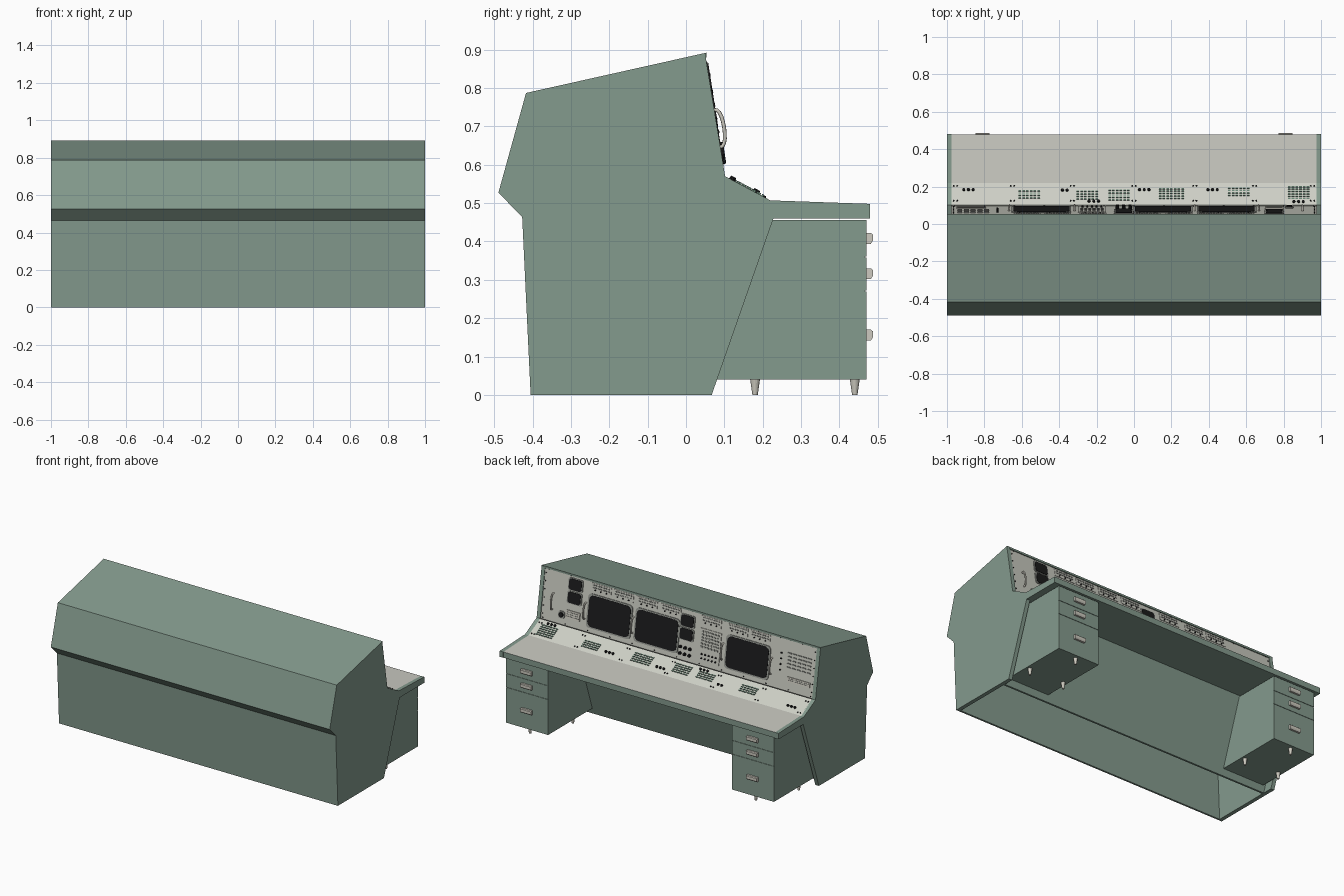
import bpy, bmesh, math
from mathutils import Matrix, Vector

if "Cube" in bpy.data.objects:
    bpy.data.objects.remove(bpy.data.objects["Cube"])

def material(name, rgb):
    m = bpy.data.materials.new(name)
    m.diffuse_color = (*[(c / 255) ** 2.2 for c in rgb], 1)
    m.use_nodes = True
    m.node_tree.nodes["Principled BSDF"].inputs["Base Color"].default_value = m.diffuse_color
    return m

GREEN = material("cabinet green", (131, 153, 140))
KEY = material("key green", (104, 134, 117))
PANEL = material("upright panel grey", (198, 199, 189))
DESK = material("slope panel light", (204, 206, 196))
TOP = material("worktop grey", (201, 201, 193))
BLACK = material("black", (32, 32, 33))
BEZEL = material("bezel grey", (150, 152, 146))
METAL = material("handle metal", (204, 201, 190))

def finish(name, bm, *mats):
    bmesh.ops.recalc_face_normals(bm, faces=bm.faces)
    me = bpy.data.meshes.new(name)
    bm.to_mesh(me)
    bm.free()
    for m in mats:
        me.materials.append(m)
    ob = bpy.data.objects.new(name, me)
    bpy.context.collection.objects.link(ob)
    return ob

def prism(name, profile, x0, x1, mat, top=None):
    """Extrude a (y, z) profile along x; upward faces can take a second material."""
    bm = bmesh.new()
    f = bm.faces.new([bm.verts.new((x0, y, z)) for y, z in profile])
    r = bmesh.ops.extrude_face_region(bm, geom=[f])
    moved = [v for v in r["geom"] if isinstance(v, bmesh.types.BMVert)]
    bmesh.ops.translate(bm, verts=moved, vec=(x1 - x0, 0, 0))
    bmesh.ops.recalc_face_normals(bm, faces=bm.faces)
    if top:
        for f in bm.faces:
            f.material_index = int(f.normal.z > 0.9)
    return finish(name, bm, mat, *([top] if top else []))

def frame(y0, z0, y1, z1):
    """Panel coordinates: x across, v up the panel, n out of it."""
    v = Vector((0, y1 - y0, z1 - z0)).normalized()
    n = Vector((-1, 0, 0)).cross(v)
    m = Matrix((Vector((-1, 0, 0)), v, n)).transposed().to_4x4()
    m.translation = (0, y0, z0)
    return m

UPRIGHT = frame(0.096, 0.57, 0.046, 0.89)
SLOPE = frame(0.22, 0.507, 0.102, 0.57)

def plate(name, fr, x, v, w, h, d, mat, radius=0.0):
    """Flat plate on a panel, with optional rounded corners."""
    bm = bmesh.new()
    bmesh.ops.create_cube(bm, size=1, matrix=Matrix.Translation((-x, v, d / 2)) @ Matrix.Diagonal((w, h, d, 1)))
    if radius:
        edges = [e for e in bm.edges if abs(e.verts[0].co.z - e.verts[1].co.z) > d / 2]
        bmesh.ops.bevel(bm, geom=edges, offset=radius, segments=4, profile=0.5, affect='EDGES')
    bm.transform(fr)
    return finish(name, bm, mat)

def grid(name, fr, x, v, cols, rows, px, pv, w, h, d, mat, round_=False):
    """Rows and columns of buttons (boxes) or knobs (cylinders)."""
    bm = bmesh.new()
    for i in range(cols):
        for j in range(rows):
            t = Matrix.Translation((-x + (i - (cols - 1) / 2) * px, v + (j - (rows - 1) / 2) * pv, d / 2))
            if round_:
                bmesh.ops.create_cone(bm, cap_ends=True, segments=10, radius1=w / 2, radius2=w * 0.42, depth=d, matrix=t)
            else:
                bmesh.ops.create_cube(bm, size=1, matrix=t @ Matrix.Diagonal((w, h, d, 1)))
    bm.transform(fr)
    return finish(name, bm, mat)

# Cabinet: end panels, open-bottomed casing, knee wall
side = [(-.405, 0), (.067, 0), (.228, .46), (.48, .46), (.48, .498), (.22, .507),
        (.102, .57), (.051, .882), (.053, .892), (-.417, .787), (-.489, .527), (-.427, .464)]
for s, n in ((-1, "left"), (1, "right")):
    prism(n + "_end_panel", side, s * .975, s, GREEN)
prism("casing", [(-.405, 0), (-.427, .464), (-.489, .527), (-.417, .787), (.053, .892), (.053, .88),
                 (-.407, .777), (-.476, .530), (-.415, .469), (-.393, 0)], -.98, .98, GREEN)
prism("knee_wall", [(.003, 0), (.162, .464), (.150, .464), (-.009, 0)], -.98, .98, GREEN)

# Worktop, sloped desk panel, upright panel
prism("worktop", [(.14, .461), (.479, .461), (.479, .498), (.22, .507)], -.98, .98, GREEN, TOP)
prism("slope_panel", [(.22, .507), (.102, .57), (.088, .56), (.205, .495)], -.98, .98, DESK)
prism("upright_panel", [(.096, .57), (.047, .884), (.037, .882), (.086, .56)], -.98, .98, PANEL)

# Drawer pedestals: body running back to the knee wall, drawers, three legs
for s, n in ((-1, "left"), (1, "right")):
    a, b, c = s * .66, s * .96, s * .81
    prism(n + "_pedestal", [(.0, .04), (.467, .04), (.467, .456), (.144, .456)], a, b, GREEN)
    for z0, z1, hz in ((.361, .456, .408), (.272, .358, .316), (.04, .269, .156)):
        prism(n + "_drawer_front", [(.46, z0), (.47, z0), (.47, z1), (.46, z1)], a, b, GREEN)
        prism(n + "_drawer_pull", [(.468, hz - .014), (.482, hz - .014), (.487, hz - .006),
                                   (.487, hz + .010), (.482, hz + .014), (.468, hz + .014)], c - .038, c + .038, METAL)
    bm = bmesh.new()
    for dx, y in ((0, .44), (-.125, .18), (.125, .18)):
        bmesh.ops.create_cone(bm, cap_ends=True, segments=16, radius1=.007, radius2=.013, depth=.042,
                              matrix=Matrix.Translation((c + dx, y, .021)))
    finish(n + "_pedestal_legs", bm, METAL)

# Large display screens
for x in (.495, .155, -.495):
    plate("screen_bezel", UPRIGHT, x, .135, .318, .212, .005, BEZEL, .025)
    plate("screen_glass", UPRIGHT, x, .135, .298, .194, .007, BLACK, .03)
# Small stacked screens
for x, v in ((.75, .222), (-.055, .205)):
    for dv in (.041, -.041):
        plate("small_bezel", UPRIGHT, x, v + dv, .104, .078, .005, BEZEL, .012)
        plate("small_glass", UPRIGHT, x, v + dv, .09, .068, .008, BLACK, .014)

# Curved grab handles
for x in (.9, .668, .325, -.318, -.668):
    cu = bpy.data.curves.new("grab_handle", 'CURVE')
    cu.dimensions = '3D'
    cu.bevel_depth, cu.bevel_resolution = .005, 2
    sp = cu.splines.new('POLY')
    sp.points.add(10)
    for i, p in enumerate(sp.points):
        a = math.pi * i / 10
        q = UPRIGHT @ Vector((-x, .125 - .05 * math.cos(a), .023 * math.sin(a) ** .6 if 0 < i < 10 else 0))
        p.co = (*q, 1)
    ob = bpy.data.objects.new("grab_handle", cu)
    cu.materials.append(METAL)
    bpy.context.collection.objects.link(ob)

# Module strip along the top of the upright panel
for i, x in enumerate((.57, .41, .24, .07, -.22, -.41, -.57)):
    plate("module_plate", UPRIGHT, x, .282, .145, .05, .003, PANEL)
    grid("module_buttons", UPRIGHT, x, .288, 7, 2, .018, .016, .011, .006, .007, BEZEL)
    grid("module_knobs", UPRIGHT, x, .266, 3, 1, .04, 0, .009, 0, .009, BLACK, True)
grid("upper_screws", UPRIGHT, 0, .313, 25, 1, .079, 0, .008, 0, .004, BLACK, True)
grid("lower_screws", UPRIGHT, 0, .01, 13, 1, .16, 0, .007, 0, .004, BLACK, True)
grid("end_screws", UPRIGHT, 0, .16, 2, 6, 1.93, .05, .007, 0, .004, BLACK, True)

# Keypads and switches on the upright panel
plate("keypad_plate", UPRIGHT, -.225, .13, .15, .2, .004, PANEL)
grid("keypad_keys", UPRIGHT, -.225, .165, 6, 6, .022, .019, .014, .009, .008, BEZEL)
grid("keypad_lamps", UPRIGHT, -.225, .06, 5, 2, .025, .026, .012, .012, .010, BLACK, True)
grid("selector_knobs", UPRIGHT, -.055, .06, 3, 2, .034, .04, .02, 0, .014, BLACK, True)
grid("status_keys", UPRIGHT, -.86, .19, 5, 5, .036, .022, .026, .006, .006, BEZEL)
grid("status_lamps", UPRIGHT, -.73, .17, 1, 4, .03, .035, .01, 0, .009, BLACK, True)
plate("speaker_slot", UPRIGHT, -.87, .075, .16, .03, .006, METAL)
grid("speaker_slats", UPRIGHT, -.87, .075, 1, 2, 0, .010, .145, .003, .008, BEZEL)
plate("phone_panel", UPRIGHT, .75, .075, .1, .05, .006, METAL)
grid("phone_slats", UPRIGHT, .75, .075, 1, 3, 0, .013, .085, .004, .008, BEZEL)
plate("dial_base", UPRIGHT, .83, .06, .045, .045, .006, BEZEL, .015)
grid("dial", UPRIGHT, .83, .06, 1, 1, 0, 0, .034, 0, .014, BLACK, True)

# Key clusters on the sloped panel
for x, v, c, r in ((.88, .06, 6, 6), (.56, .055, 6, 4), (.2, .065, 7, 5), (-.08, .075, 6, 5),
                   (-.25, .075, 6, 4), (-.56, .07, 6, 4)):
    grid("desk_keys", SLOPE, x, v, c, r, .02, .0145, .014, .006, .005, KEY)
# Knobs and paired fasteners on the sloped panel
for x, v, c in ((-.885, .042, 3), (-.37, .045, 2), (-.215, .112, 3), (.055, .042, 3), (.42, .042, 3), (.88, .114, 3)):
    grid("desk_knobs", SLOPE, x, v, c, 1, .025, 0, .016, 0, .009, BLACK, True)
for v in (.018, .108):
    for x in (-.955, -.65, -.33, 0, .325, .645, .955):
        grid("desk_fasteners", SLOPE, x, v, 2, 1, .018, 0, .009, 0, .004, BLACK, True)
